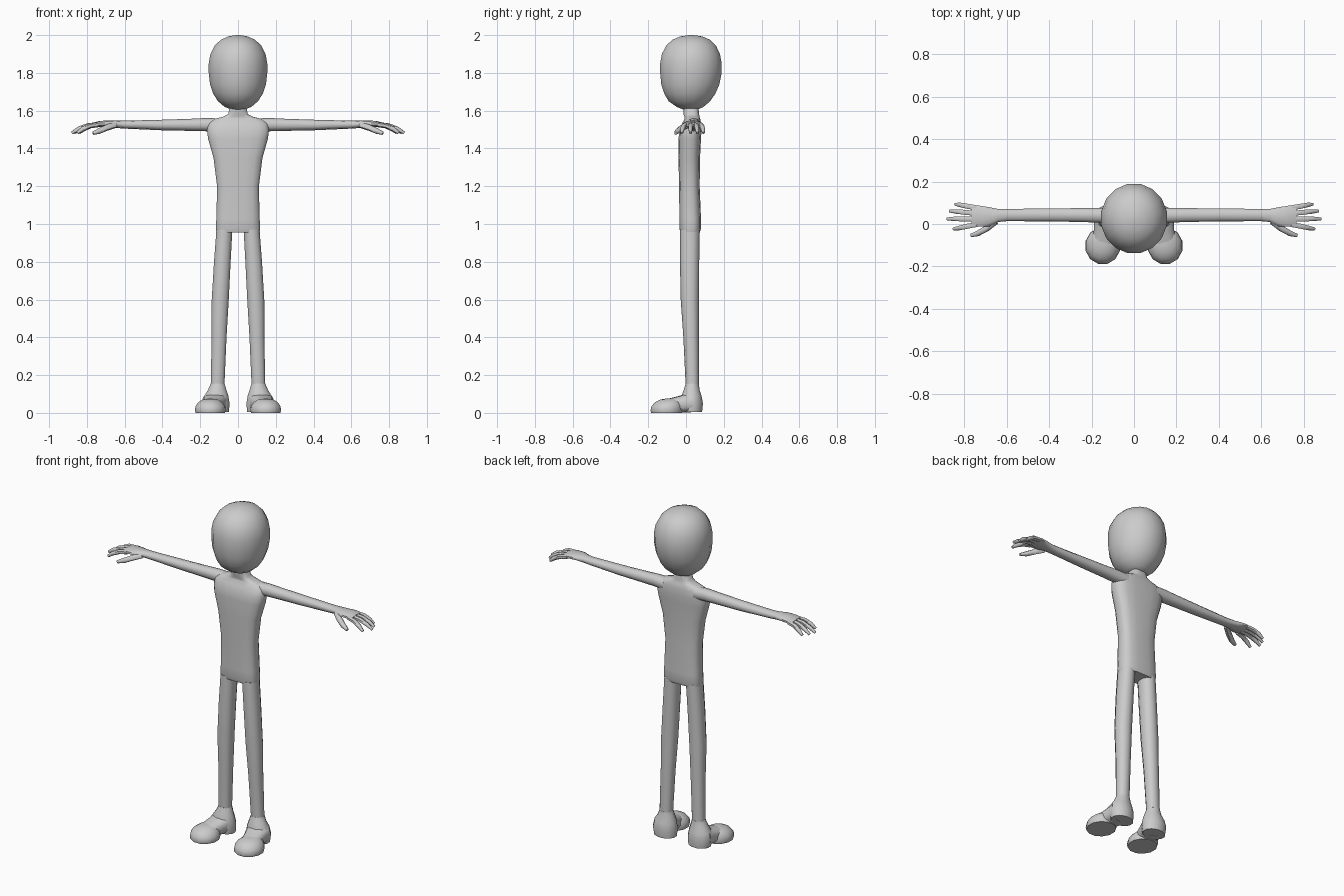
import bpy, bmesh, math
from mathutils import Vector

skin = bpy.data.materials.new("plain_grey")
skin.diffuse_color = (0.6, 0.6, 0.6, 1)


def loft(name, rings, sides, power=2.0, mirror=False, angle=60):
    """Skin closed rings of (centre, u axis, v axis) and cap both ends."""
    bm = bmesh.new()
    loops = []
    for c, u, v in rings:
        loop = []
        for i in range(sides):
            a = 2 * math.pi * (i + 0.5) / sides
            ca, sa = math.cos(a), math.sin(a)
            p = math.copysign(abs(ca) ** (2 / power), ca)
            q = math.copysign(abs(sa) ** (2 / power), sa)
            loop.append(bm.verts.new(Vector(c) + Vector(u) * p + Vector(v) * q))
        loops.append(loop)
    for a, b in zip(loops, loops[1:]):
        for i in range(sides):
            j = (i + 1) % sides
            bm.faces.new((a[i], a[j], b[j], b[i]))
    bm.faces.new(loops[0][::-1])
    bm.faces.new(loops[-1])
    bmesh.ops.recalc_face_normals(bm, faces=bm.faces)
    me = bpy.data.meshes.new(name)
    bm.to_mesh(me)
    bm.free()
    me.materials.append(skin)
    ob = bpy.data.objects.new(name, me)
    bpy.context.collection.objects.link(ob)
    bpy.ops.object.select_all(action='DESELECT')
    ob.select_set(True)
    bpy.context.view_layer.objects.active = ob
    bpy.ops.object.shade_smooth_by_angle(angle=math.radians(angle))
    if mirror:
        m = ob.modifiers.new("mirror", 'MIRROR')
        m.use_axis[0] = True
        m.use_mirror_merge = False
    return ob


def upright(x, y, z, rx, ry):
    return ((x, y, z), (rx, 0, 0), (0, ry, 0))


def sideways(x, y, z, ry, rz):
    return ((x, y, z), (0, ry, 0), (0, 0, rz))


def finger(name, path, radius):
    """Tapered tube along a bent path."""
    pts = [Vector(p) for p in path]
    rings = []
    for i, p in enumerate(pts):
        t = (pts[min(i + 1, len(pts) - 1)] - pts[max(i - 1, 0)]).normalized()
        side = t.cross(Vector((0, 0, 1))).normalized()
        r = radius * (1, 1, 0.9, 0.55)[i]
        rings.append((p, side * r, side.cross(t) * r))
    loft(name, rings, 6, mirror=True)


# Head: egg with the chin narrower than the crown
head = [(1.606, .035, .040, .025), (1.620, .072, .072, .022), (1.65, .108, .112, .018),
        (1.69, .134, .138, .020), (1.74, .151, .157, .023), (1.80, .158, .166, .026),
        (1.85, .158, .166, .026), (1.90, .149, .157, .026), (1.945, .125, .134, .027),
        (1.975, .093, .102, .028), (1.993, .052, .060, .028), (2.0, .012, .012, .028)]
loft("head", [upright(0, y, z, rx, ry) for z, rx, ry, y in head], 16)

# Torso, shoulders and neck
torso = [(.955, .116, .052, .022), (.975, .119, .058, .022), (1.03, .116, .058, .022),
         (1.2, .112, .055, .018), (1.35, .131, .058, .017), (1.45, .160, .060, .020),
         (1.495, .166, .060, .023), (1.535, .160, .050, .030), (1.557, .125, .042, .034),
         (1.568, .080, .040, .032), (1.582, .052, .042, .028), (1.63, .043, .040, .025)]
loft("torso", [upright(0, y, z, rx, ry) for z, rx, ry, y in torso], 16, 3.0)

# Arms run into the palms
arm = [(.10, .040, 1.522, .040, .037), (.17, .041, 1.526, .036, .035),
       (.25, .042, 1.525, .034, .032), (.40, .043, 1.524, .032, .028),
       (.60, .042, 1.526, .030, .021), (.64, .040, 1.528, .032, .020),
       (.68, .034, 1.530, .047, .018), (.73, .037, 1.530, .052, .016),
       (.765, .038, 1.526, .050, .011)]
loft("arm", [sideways(*r) for r in arm], 10, 2.2, mirror=True)

# Fingers and thumb, drooping to the tips
tips = [(.842, .093), (.868, .061), (.880, .024), (.850, -.023)]
for i, (tx, ty) in enumerate(tips):
    by = .076 - i * .026
    d = tx - .74
    finger(f"finger_{i + 1}",
           [(.74, by, 1.526), (.74 + d * .4, by * .6 + ty * .4, 1.520),
            (.74 + d * .75, by * .2 + ty * .8, 1.503), (tx, ty, 1.482)], .0135)
finger("thumb", [(.65, .012, 1.524), (.695, -.022, 1.510),
                 (.735, -.044, 1.492), (.768, -.054, 1.480)], .0165)

# Legs
leg = [(.15, .108, .038, .033, .035), (.40, .100, .041, .027, .041),
       (.60, .094, .047, .020, .048), (.80, .083, .046, .019, .051),
       (.97, .072, .044, .020, .053)]
loft("leg", [upright(x, y, z, rx, ry) for z, x, rx, y, ry in leg], 10, 2.3, mirror=True)

# Ankle and heel of each shoe
heel = [(.004, .114, .068, .033, .054), (.05, .116, .074, .030, .062),
        (.09, .115, .066, .029, .055), (.12, .110, .051, .030, .044),
        (.155, .108, .038, .033, .036)]
loft("heel", [upright(x, y, z, rx, ry) for z, x, rx, y, ry in heel], 12, mirror=True)

# Toe of each shoe: flat sole with a domed top
toe = [(0, .147, -.103, .080, .084), (.012, .147, -.103, .084, .088),
       (.035, .147, -.101, .081, .085), (.056, .147, -.094, .066, .073),
       (.070, .146, -.084, .044, .056), (.076, .144, -.074, .020, .032)]
loft("toe", [upright(x, y, z, rx, ry) for z, x, y, rx, ry in toe], 12, mirror=True)

# Instep joining toe and heel
instep = [(.122, .02, .054, .058), (.132, -.035, .044, .050), (.144, -.09, .037, .046)]
loft("instep", [((x, y, h + .002), (w * 1.15, w * .25, 0), (0, 0, h))
                for x, y, h, w in instep], 12, 2.8, mirror=True)
